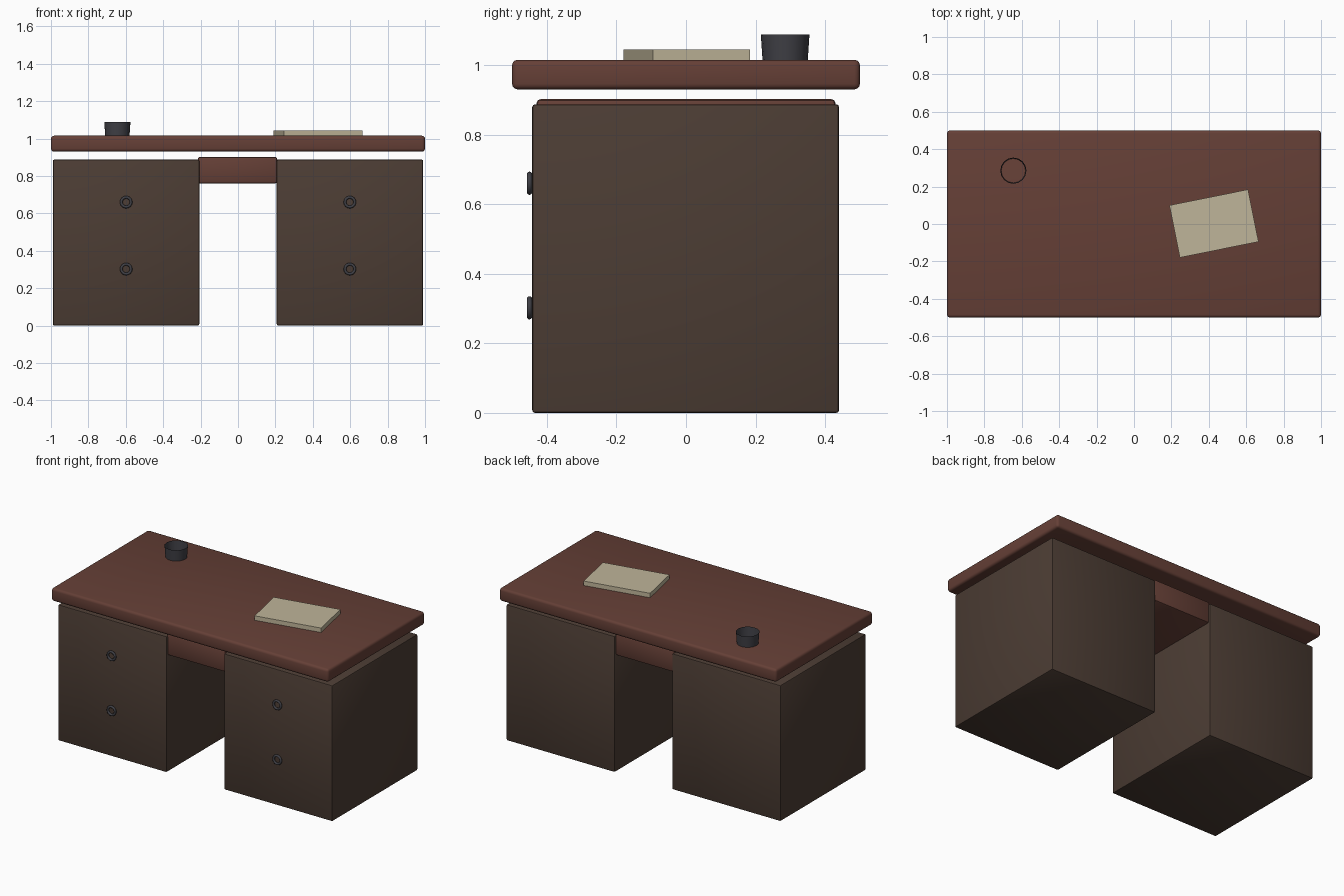
import bpy, bmesh, math

if "Cube" in bpy.data.objects:
    bpy.data.objects.remove(bpy.data.objects["Cube"])


def material(name, rgb):
    m = bpy.data.materials.new(name)
    m.diffuse_color = (*rgb, 1)
    m.use_nodes = True
    m.node_tree.nodes["Principled BSDF"].inputs["Base Color"].default_value = m.diffuse_color
    return m


RED = material("red_wood", (0.13, 0.05, 0.037))
BROWN = material("brown_wood", (0.072, 0.046, 0.034))
PAPER = material("paper", (0.52, 0.46, 0.32))
DARK = material("dark_metal", (0.05, 0.05, 0.06))


def finish(name, mat, angle=None):
    ob = bpy.context.object
    ob.name = name
    ob.data.materials.append(mat)
    if angle:
        bpy.ops.object.shade_smooth_by_angle(angle=math.radians(angle))
    return ob


def box(name, lo, hi, mat, bevel=0.0, rot=0.0, segments=2):
    bpy.ops.mesh.primitive_cube_add(
        size=1, location=[(a + b) / 2 for a, b in zip(lo, hi)], rotation=(0, 0, rot))
    bpy.context.object.scale = [b - a for a, b in zip(lo, hi)]
    bpy.ops.object.transform_apply(location=False, rotation=False, scale=True)
    if bevel:
        mod = bpy.context.object.modifiers.new("bevel", 'BEVEL')
        mod.width = bevel
        mod.segments = segments
        bpy.ops.object.modifier_apply(modifier="bevel")
    return finish(name, mat, 40 if bevel else None)


# Desktop slab and shallow centre drawer
box("desktop", (-1, -0.5, 0.93), (1, 0.5, 1.015), RED, 0.016, segments=3)
box("centre_drawer", (-0.215, -0.43, 0.76), (0.21, 0.43, 0.902), RED, 0.012)

# Pedestals with two ring pulls each
for side, s in (("left", -1), ("right", 1)):
    x0, x1 = sorted((s * 0.207, s * 0.99))
    box(side + "_pedestal", (x0, -0.442, 0), (x1, 0.44, 0.887), BROWN, 0.008)
    for level, z in (("upper", 0.66), ("lower", 0.302)):
        bpy.ops.mesh.primitive_torus_add(
            major_radius=0.026, minor_radius=0.0075, major_segments=24, minor_segments=10,
            location=(s * 0.598, -0.45, z), rotation=(math.pi / 2, 0, 0))
        finish(f"{side}_{level}_ring_pull", DARK, 60)

# Pad of paper turned on the desktop
box("paper_pad", (0.213, -0.14, 1.014), (0.642, 0.145, 1.044), PAPER, rot=math.radians(11.4))

# Open tapered cup
bpy.ops.mesh.primitive_cone_add(vertices=16, radius1=0.065, radius2=0.07, depth=0.074,
                                location=(-0.645, 0.285, 1.051))
cup = finish("cup", DARK)
bm = bmesh.new()
bm.from_mesh(cup.data)
lid = [f for f in bm.faces if f.normal.z > 0.9]
bmesh.ops.delete(bm, geom=lid, context='FACES_ONLY')
bm.to_mesh(cup.data)
bm.free()
bpy.ops.object.shade_smooth_by_angle(angle=math.radians(40))
